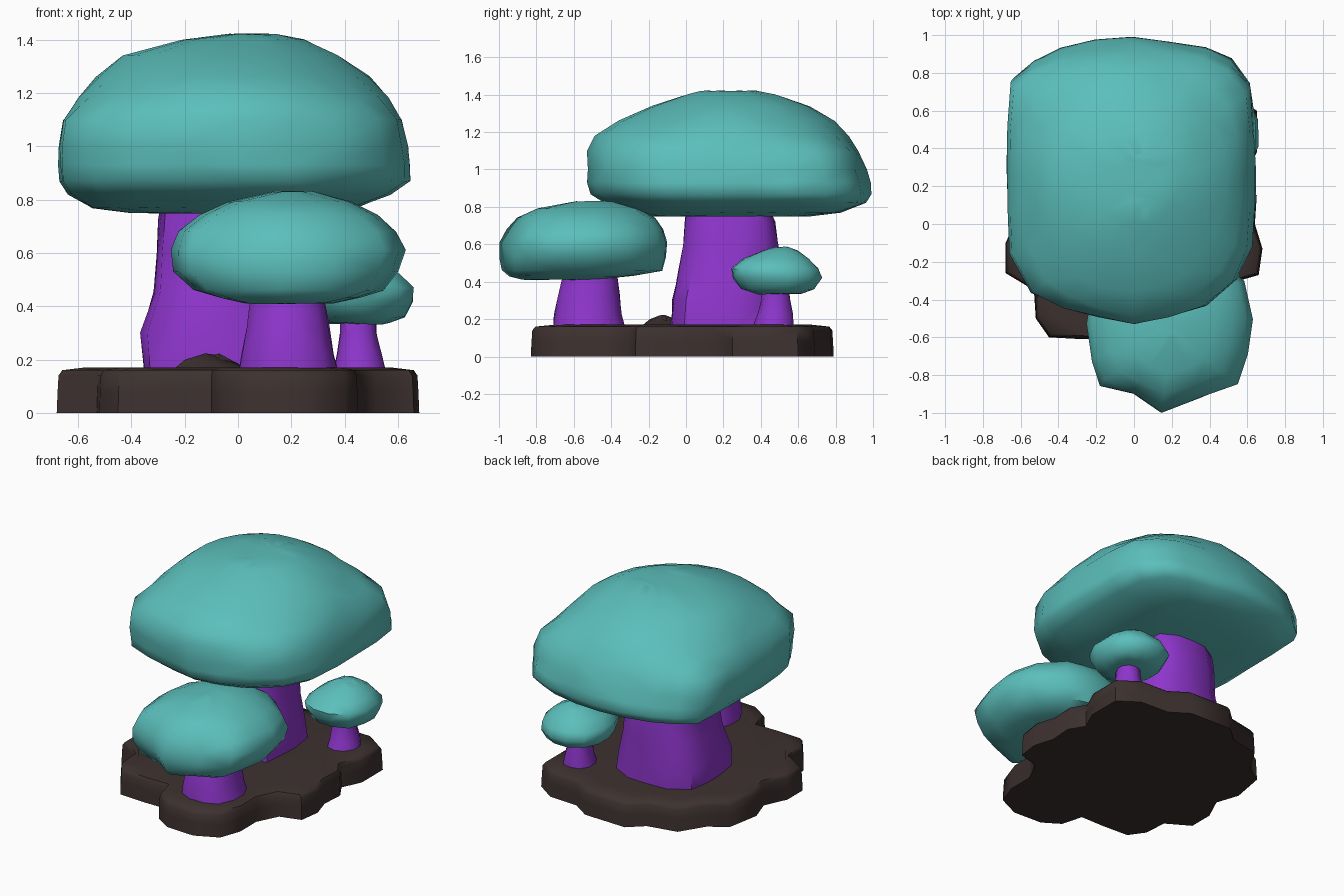
import bpy, bmesh, math, random

random.seed(4)

def material(name, rgb):
    m = bpy.data.materials.new(name)
    m.diffuse_color = (*rgb, 1)
    return m

TEAL = material("teal", (0.105, 0.52, 0.50))
PURPLE = material("purple", (0.27, 0.036, 0.60))
BROWN = material("dark brown", (0.046, 0.031, 0.029))

def superellipse(n, power):
    """Rounded-square outline in the -1..1 box."""
    pts = []
    for i in range(n):
        a = 2 * math.pi * (i + 0.5) / n
        c, s = math.cos(a), math.sin(a)
        r = (abs(c) ** power + abs(s) ** power) ** (-1 / power)
        pts.append((c * r, s * r))
    mx, my = max(p[0] for p in pts), max(p[1] for p in pts)
    return [(x / mx, y / my) for x, y in pts]

def loft(name, outline, rings, mat, jitter=0.0, angle=35, round_from=9):
    """Stack the outline through rings given as (z, x0, x1, y0, y1).
    Above round_from the outline blends into an ellipse."""
    bm = bmesh.new()
    loops = []
    for z, x0, x1, y0, y1 in rings:
        loop = []
        blend = min(1, max(0, (z - round_from) / 0.15))
        for u, v in outline:
            k = 1 - random.random() * jitter
            k *= 1 + blend * (1 / math.hypot(u, v) - 1)
            loop.append(bm.verts.new(((x0 + x1) / 2 + u * k * (x1 - x0) / 2,
                                      (y0 + y1) / 2 + v * k * (y1 - y0) / 2,
                                      z + random.uniform(-0.15, 0.15) * jitter)))
        loops.append(loop)
    n = len(outline)
    for a, b in zip(loops, loops[1:]):
        for i in range(n):
            j = (i + 1) % n
            bm.faces.new((a[i], a[j], b[j], b[i]))
    bm.faces.new(loops[0][::-1])
    bm.faces.new(loops[-1])
    bmesh.ops.triangulate(bm, faces=bm.faces[:])
    bmesh.ops.recalc_face_normals(bm, faces=bm.faces[:])
    me = bpy.data.meshes.new(name)
    bm.to_mesh(me)
    bm.free()
    me.materials.append(mat)
    me.polygons.foreach_set("use_smooth", [True] * len(me.polygons))
    me.set_sharp_from_angle(angle=math.radians(angle))
    ob = bpy.data.objects.new(name, me)
    bpy.context.collection.objects.link(ob)
    return ob

# Lobed ground slab
slab = [(-.52, -.5), (-.45, -.6), (-.27, -.61), (-.1, -.61), (-.06, -.75), (.05, -.82),
        (.25, -.83), (.4, -.76), (.45, -.62), (.45, -.45), (.52, -.31), (.66, -.27),
        (.68, -.13), (.64, 0), (.65, .15), (.59, .25), (.65, .38), (.65, .6), (.52, .69),
        (.32, .7), (.2, .78), (-.1, .79), (-.2, .7), (-.4, .66), (-.5, .5), (-.62, .42),
        (-.66, .2), (-.61, .05), (-.68, -.1), (-.68, -.26), (-.53, -.35)]
loft("ground_slab", slab,
     [(z, -s, s, -s, s) for z, s in ((0, 1), (.08, .995), (.14, .99), (.16, .97), (.17, .85))],
     BROWN, angle=50)
# Small rock bump in the soil
loft("soil_bump", superellipse(7, 2),
     [(.15, -.25, .08, -.3, 0), (.185, -.19, .0, -.22, -.05), (.21, -.12, -.07, -.15, -.1)],
     BROWN, .1)

# Stems
loft("large_stem", superellipse(14, 4),
     [(.15, -.36, .25, -.09, .50), (.30, -.37, .24, -.08, .50), (.45, -.32, .20, -.05, .50),
      (.60, -.31, .18, -.02, .50), (.72, -.30, .16, -.01, .48), (.80, -.29, .14, .0, .44)],
     PURPLE, .04, 50)
loft("medium_stem", superellipse(12, 2.5),
     [(.14, 0, .38, -.72, -.32), (.22, .01, .36, -.71, -.34), (.32, .03, .345, -.69, -.35),
      (.48, .05, .32, -.65, -.37)],
     PURPLE, .05, 50)
loft("small_stem", superellipse(10, 2.4),
     [(.14, .35, .56, .35, .58), (.22, .37, .54, .38, .575), (.30, .38, .52, .40, .56),
      (.38, .38, .52, .41, .55)],
     PURPLE, .05, 50)

# Caps: outlines are square at the back and rounder at the front
large_outline = [(1, .1), (.99, .4), (.96, .68), (.8, .84), (.6, .93), (.3, .97), (0, 1),
                 (-.3, .97), (-.58, .92), (-.8, .83), (-.97, .71), (-1, .4), (-1, .1),
                 (-1, -.2), (-.98, -.5), (-.81, -.78), (-.55, -.88), (-.27, -.95), (.03, -1),
                 (.32, -.95), (.6, -.87), (.85, -.69), (.97, -.46), (1, -.15)]
loft("large_cap", large_outline,
     [(.75, -.40, .32, -.20, .66), (.77, -.55, .45, -.31, .84), (.82, -.64, .58, -.45, .97),
      (.87, -.67, .65, -.52, 1.0), (.93, -.675, .65, -.535, .99), (1.0, -.675, .645, -.535, .97),
      (1.1, -.665, .625, -.535, .93), (1.18, -.61, .57, -.49, .88), (1.26, -.54, .50, -.37, .80),
      (1.34, -.44, .38, -.18, .67), (1.40, -.22, .25, 0, .49), (1.42, -.04, .15, .08, .38)],
     TEAL, .02, 60, 1.1)
medium_outline = [(1, .1), (.89, .55), (.5, .9), (.2, .98), (-.1, 1), (-.6, .85), (-.92, .5),
                  (-1, .05), (-.94, -.4), (-.84, -.69), (-.43, -.78), (-.09, -1), (.41, -.82),
                  (.82, -.67), (.93, -.3)]
loft("medium_cap", medium_outline,
     [(.41, .02, .36, -.88, -.48), (.43, -.07, .46, -.95, -.28), (.46, -.17, .55, -.99, -.12),
      (.53, -.25, .61, -1.0, -.10), (.61, -.255, .635, -1.0, -.10), (.68, -.23, .60, -.96, -.12),
      (.74, -.15, .53, -.91, -.16), (.79, -.04, .43, -.80, -.24), (.83, .13, .28, -.60, -.38)],
     TEAL, .02, 60, .68)
loft("small_cap", superellipse(12, 2.3),
     [(.335, .33, .57, .38, .62), (.36, .26, .63, .29, .69), (.42, .23, .66, .25, .73),
      (.47, .23, .66, .24, .71), (.52, .29, .61, .30, .66), (.565, .36, .54, .41, .60),
      (.585, .41, .49, .47, .55)],
     TEAL, .03, 60)
